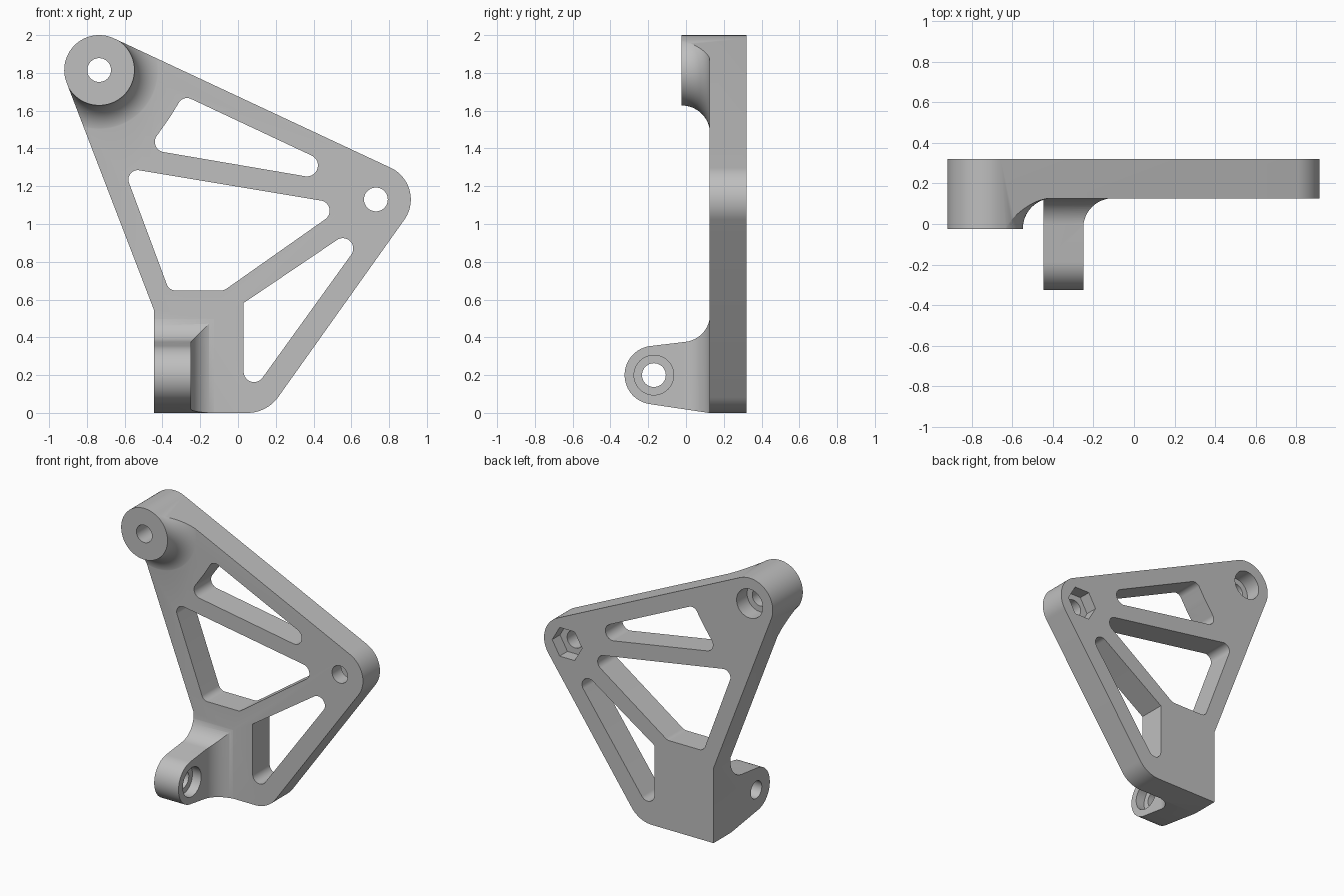
import bpy
import bmesh
import math
from mathutils import Vector

if "Cube" in bpy.data.objects:
    bpy.data.objects.remove(bpy.data.objects["Cube"], do_unlink=True)

metal = bpy.data.materials.new("plain grey")
metal.use_nodes = True
grey = (0.52, 0.52, 0.52, 1)
metal.diffuse_color = grey
metal.node_tree.nodes["Principled BSDF"].inputs["Base Color"].default_value = grey


def belt(circles, step=math.radians(5)):
    """Outline wrapped counter-clockwise round circles (x, y, radius).
    Radius 0 is a sharp corner, a negative radius a concave arc."""
    n = len(circles)
    normals = []
    for i in range(n):
        (ax, ay, ar), (bx, by, br) = circles[i], circles[(i + 1) % n]
        d = Vector((bx - ax, by - ay))
        s = max(-1, min(1, (ar - br) / d.length))
        d.normalize()
        normals.append(d * s + Vector((d.y, -d.x)) * math.sqrt(1 - s * s))
    points = []
    for i, (x, y, r) in enumerate(circles):
        if r == 0:
            points.append((x, y))
            continue
        first, last = normals[i - 1], normals[i]
        start = math.atan2(first.y, first.x)
        turn = math.atan2(first.x * last.y - first.y * last.x, first.dot(last))
        count = max(2, math.ceil(abs(turn) / step))
        for k in range(count + 1):
            a = start + turn * k / count
            points.append((x + r * math.cos(a), y + r * math.sin(a)))
    return points


def ring(x, y, r, sides=48):
    return [(x + r * math.cos(math.tau * k / sides),
             y + r * math.sin(math.tau * k / sides)) for k in range(sides)]


def finish(name, bm):
    bmesh.ops.recalc_face_normals(bm, faces=bm.faces)
    mesh = bpy.data.meshes.new(name)
    bm.to_mesh(mesh)
    bm.free()
    mesh.materials.append(metal)
    obj = bpy.data.objects.new(name, mesh)
    bpy.context.collection.objects.link(obj)
    return obj


def prism(name, outline, axis, low, high):
    """Extrude a flat outline along one axis."""
    place = {"x": lambda a, b, t: (t, a, b),
             "y": lambda a, b, t: (a, t, b),
             "z": lambda a, b, t: (a, b, t)}[axis]
    bm = bmesh.new()
    ends = [[bm.verts.new(place(a, b, t)) for a, b in outline] for t in (low, high)]
    for end in ends:
        bm.faces.new(end)
    for i in range(len(outline)):
        bm.faces.new((ends[0][i - 1], ends[0][i], ends[1][i], ends[1][i - 1]))
    return finish(name, bm)


def lathe(name, x, z, profile, sides=96):
    """Stack of rings (radius, y) round an axis parallel to y."""
    bm = bmesh.new()
    rings = [[bm.verts.new((a, y, b)) for a, b in ring(x, z, r, sides)]
             for r, y in profile]
    for low, high in zip(rings, rings[1:]):
        for i in range(sides):
            bm.faces.new((low[i - 1], low[i], high[i], high[i - 1]))
    bm.faces.new(rings[0])
    bm.faces.new(rings[-1])
    return finish(name, bm)


def combine(target, tool, operation):
    mod = target.modifiers.new(operation, "BOOLEAN")
    mod.operation = operation
    mod.solver = "EXACT"
    mod.object = tool
    bpy.context.view_layer.objects.active = target
    bpy.ops.object.modifier_apply(modifier=mod.name)
    bpy.data.objects.remove(tool, do_unlink=True)


FRONT, BACK = 0.125, 0.32
BOSS = (-0.735, 1.815)
EAR = (0.73, 1.13)
PIVOT = (-0.17, 0.2)

# Slab that becomes the plate
bracket = prism("bracket", [(-1.2, -0.2), (1.2, -0.2), (1.2, 2.2), (-1.2, 2.2)],
                "y", FRONT, BACK)

# Flared round boss at the top
flare = [(0.336 - 0.149 * math.cos(a), -0.025 + 0.152 * math.sin(a))
         for a in [math.pi / 2 * k / 16 for k in range(17)]]
boss = lathe("boss", *BOSS, flare + [(0.336, 0.2)])
combine(bracket, boss, "UNION")

# Lower lug: side profile crossed with plan profile, filleted into the plate
lug = prism("lug", belt([(*PIVOT, 0.155), (0.2, -0.012, 0), (0.2, 0.522, 0),
                         (0.127, 0.522, 0), (-0.02, 0.522, -0.147)]), "x", -0.6, 0.1)
plan = prism("lug_plan", belt([(-0.6, -0.4, 0), (-0.25, -0.4, 0),
                               (-0.103, -0.02, -0.147), (-0.02, 0.127, 0),
                               (-0.02, 0.25, 0), (-0.6, 0.25, 0)]), "z", -0.3, 0.8)
combine(lug, plan, "INTERSECT")
combine(bracket, lug, "UNION")

# Trim everything to the outer outline
outline = prism("outline", belt([(-0.445, 0, 0), (0.05, 0.2, 0.2), (*EAR, 0.185),
                                 (*BOSS, 0.185), (-0.445, 0.545, 0)]), "y", -0.5, 0.5)
combine(bracket, outline, "INTERSECT")

# Three lightening windows
windows = [
    [(0.365, 1.31, 0.058), (-0.27, 1.617, 0.05), (*BOSS, -0.45), (-0.385, 1.435, 0.055)],
    [(-0.33, 0.698, 0.05), (-0.09, 0.698, 0.05), (0.43, 1.07, 0.055), (-0.53, 1.235, 0.05)],
    [(0.085, 0.218, 0.055), (0.555, 0.87, 0.055), (0.03, 0.582, 0)],
]
for window in windows:
    combine(bracket, prism("window", belt(window), "y", -0.5, 0.5), "DIFFERENCE")

# Bolt holes, round counterbores and the hexagonal nut pocket
bores = [
    (ring(*BOSS, 0.063), "y", -0.5, 0.5),
    (ring(*BOSS, 0.105), "y", 0.2, 0.5),
    (ring(*EAR, 0.063), "y", -0.5, 0.5),
    (ring(*EAR, 0.12, 6), "y", 0.23, 0.5),
    (ring(*PIVOT, 0.063), "x", -0.6, 0.2),
    (ring(*PIVOT, 0.105), "x", -0.32, 0.2),
]
for bore in bores:
    combine(bracket, prism("bore", *bore), "DIFFERENCE")

# Smooth the curves and keep the edges crisp
for obj in bpy.context.selected_objects:
    obj.select_set(False)
bracket.select_set(True)
bpy.context.view_layer.objects.active = bracket
bpy.ops.object.shade_smooth_by_angle(angle=math.radians(25))
